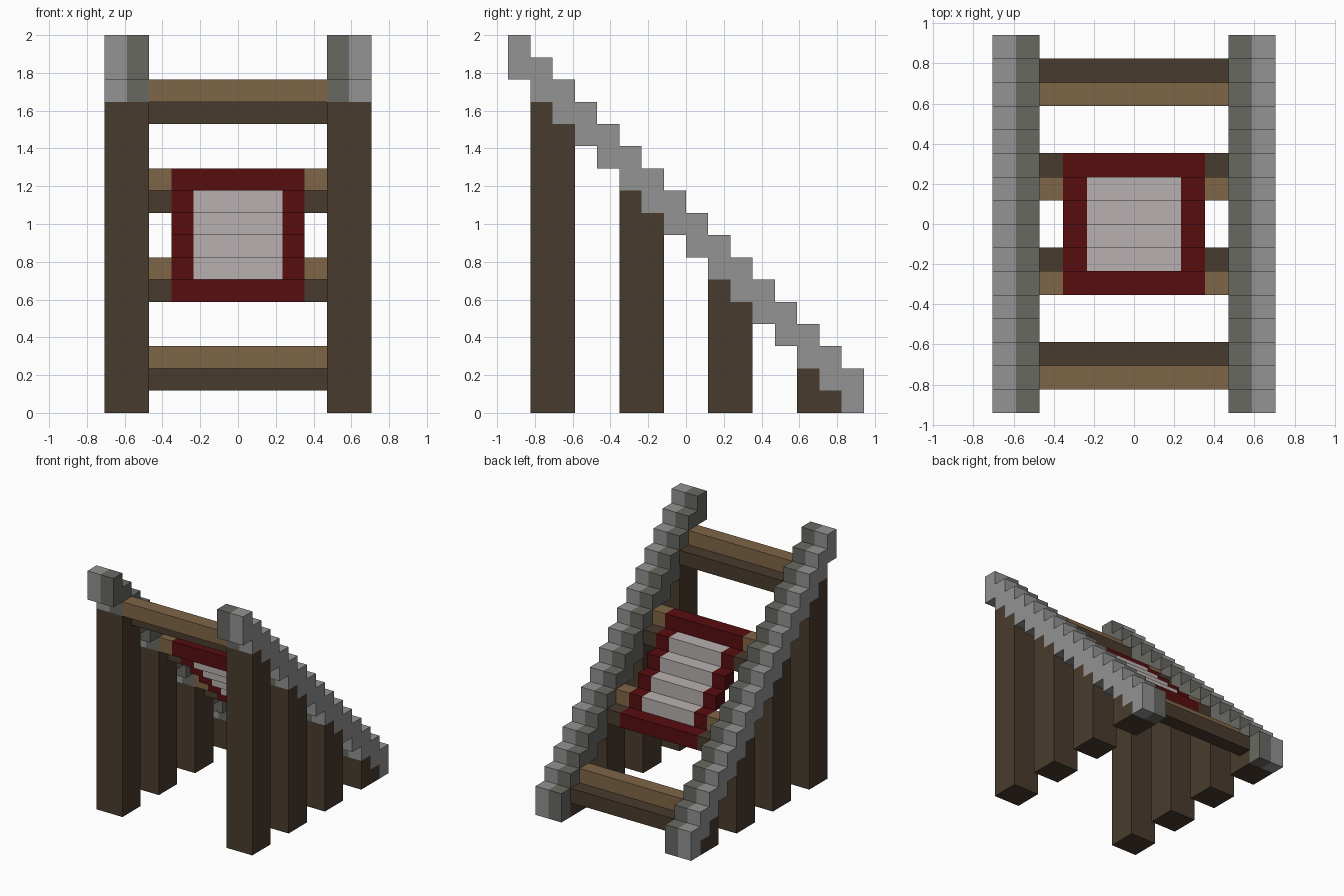
import bpy
import bmesh

U = 2 / 17            # one block
STEPS = 16            # blocks along the slope

cube = bpy.data.objects.get("Cube")
if cube:
    bpy.data.objects.remove(cube, do_unlink=True)


def material(name, rgb):
    # sRGB bytes to linear colour
    lin = [((c / 255 + 0.055) / 1.055) ** 2.4 for c in rgb] + [1]
    m = bpy.data.materials.new(name)
    m.use_nodes = True
    m.diffuse_color = lin
    m.node_tree.nodes["Principled BSDF"].inputs["Base Color"].default_value = lin
    return m


light_stone = material("light stone", (147, 147, 147))
dark_stone = material("dark stone", (104, 105, 98))
dark_wood = material("dark wood", (73, 59, 45))
light_wood = material("light wood", (127, 102, 71))
red_cloth = material("red cloth", (88, 13, 15))
pale_cloth = material("pale cloth", (185, 176, 176))


def finish(name, bm, mat):
    bmesh.ops.recalc_face_normals(bm, faces=bm.faces)
    mesh = bpy.data.meshes.new(name)
    bm.to_mesh(mesh)
    bm.free()
    mesh.materials.append(mat)
    obj = bpy.data.objects.new(name, mesh)
    bpy.context.collection.objects.link(obj)


def extrude_profile(name, profile, x0, x1, mat):
    # Extrude a side profile (block units) across x
    bm = bmesh.new()
    face = bm.faces.new([bm.verts.new((x0 * U, (y - STEPS / 2) * U, z * U))
                         for y, z in profile])
    ext = bmesh.ops.extrude_face_region(bm, geom=[face])
    verts = [v for v in ext["geom"] if isinstance(v, bmesh.types.BMVert)]
    bmesh.ops.translate(bm, verts=verts, vec=((x1 - x0) * U, 0, 0))
    finish(name, bm, mat)


def stair(first, last, top):
    # Descending stepped edge, one block per step
    return [(j + e, top - j) for j in range(first, last + 1) for e in (0, 1)]


def bars(name, steps, spans, mat):
    # One-block bars lying on the slope at the given steps
    bm = bmesh.new()
    for j in steps:
        z = STEPS - 1 - j
        for x0, x1 in spans:
            new = bmesh.ops.create_cube(bm, size=U)["verts"]
            bmesh.ops.scale(bm, verts=new, vec=(x1 - x0, 1, 1))
            bmesh.ops.translate(bm, verts=new, vec=(
                (x0 + x1) / 2 * U, (j + 0.5 - STEPS / 2) * U, (z + 0.5) * U))
    finish(name, bm, mat)


# Stepped side rails and legs, mirrored left and right
rail = stair(0, STEPS - 1, 17) + stair(0, STEPS - 1, 15)[::-1]
for side, s in (("left", 1), ("right", -1)):
    extrude_profile(side + "_rail_outer", rail, 5 * s, 6 * s, light_stone)
    extrude_profile(side + "_rail_inner", rail, 4 * s, 5 * s, dark_stone)
    for n, j in enumerate((1, 5, 9, 13), 1):
        leg = stair(j, j + 1, 15) + [(j + 2, 0), (j, 0)]
        extrude_profile(f"{side}_leg_{n}", leg, 4 * s, 6 * s, dark_wood)

# Crossbars: full at the ends, interrupted by the cloth in the middle
whole, stubs = [(-4, 4)], [(-4, -3), (3, 4)]
for n, (j, spans) in enumerate(
        ((1, whole), (5, stubs), (9, stubs), (13, whole)), 1):
    bars(f"crossbar_{n}_upper", [j], spans, light_wood)
    bars(f"crossbar_{n}_lower", [j + 1], spans, dark_wood)

# Cloth seat with red border and pale middle
bars("cloth_border_ends", [5, 10], [(-3, 3)], red_cloth)
bars("cloth_border_sides", range(6, 10), [(-3, -2), (2, 3)], red_cloth)
bars("cloth_middle", range(6, 10), [(-2, 2)], pale_cloth)
